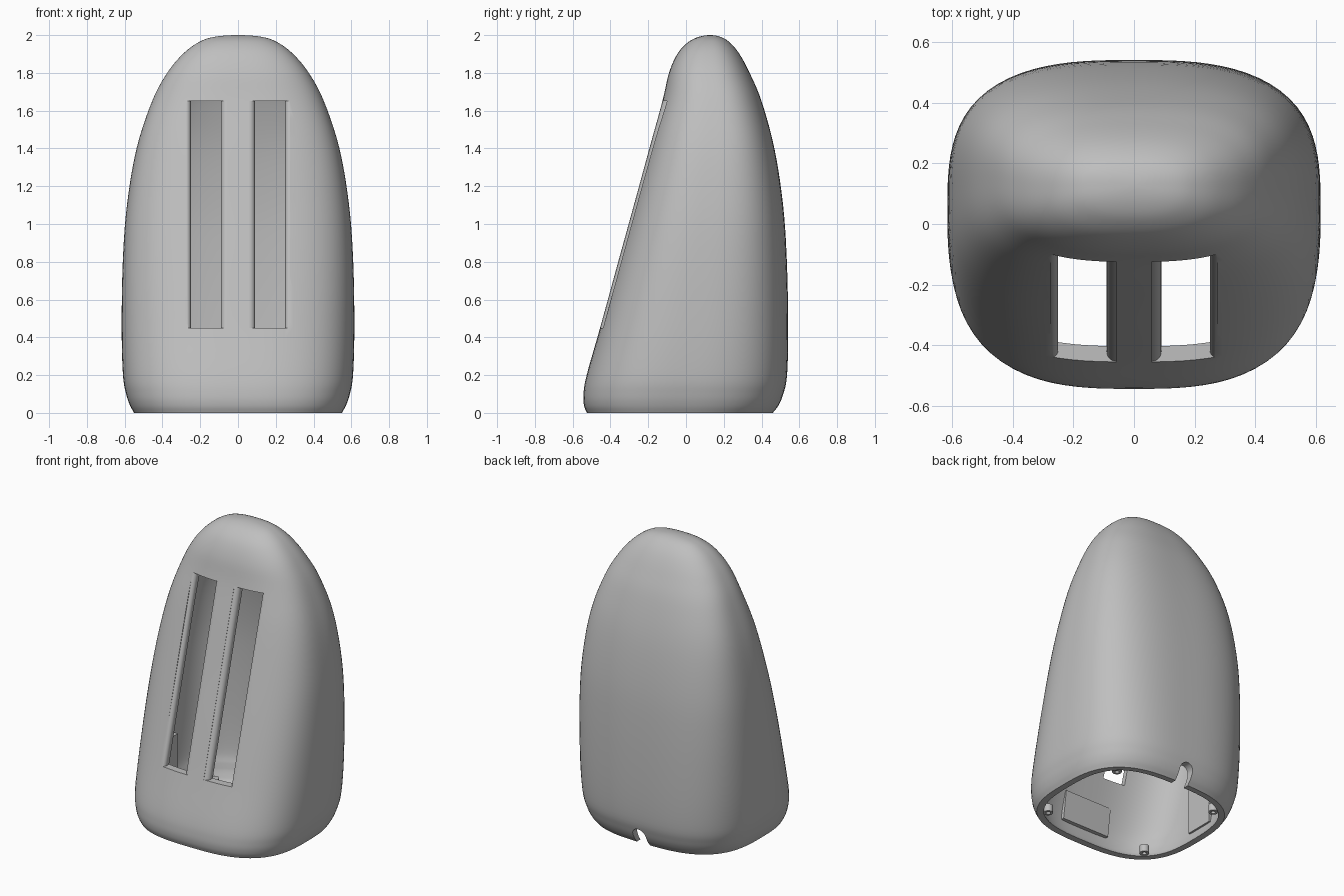
import bpy, bmesh, math
from mathutils import Vector

if "Cube" in bpy.data.objects:
    bpy.data.objects.remove(bpy.data.objects["Cube"], do_unlink=True)

SEGMENTS, STEPS, WALL = 96, 5, 0.05

grey = bpy.data.materials.new("plain grey")
grey.use_nodes = True
grey.diffuse_color = (0.52, 0.52, 0.52, 1)
grey.node_tree.nodes["Principled BSDF"].inputs["Base Color"].default_value = grey.diffuse_color


def finish(name, bm):
    bmesh.ops.recalc_face_normals(bm, faces=bm.faces)
    mesh = bpy.data.meshes.new(name)
    bm.to_mesh(mesh)
    bm.free()
    mesh.materials.append(grey)
    obj = bpy.data.objects.new(name, mesh)
    bpy.context.collection.objects.link(obj)
    return obj


def activate(obj):
    bpy.ops.object.select_all(action="DESELECT")
    obj.select_set(True)
    bpy.context.view_layer.objects.active = obj


def prism(name, bottom, top):
    """Solid between two matching outlines."""
    bm = bmesh.new()
    a = [bm.verts.new(p) for p in bottom]
    b = [bm.verts.new(p) for p in top]
    bm.faces.new(a)
    bm.faces.new(b)
    for i in range(len(a)):
        j = (i + 1) % len(a)
        bm.faces.new((a[i], a[j], b[j], b[i]))
    return finish(name, bm)


# Body profile: height, half width, front y, back y
KEYS = [
    (0, .55, -.525, .46), (.04, .572, -.54, .49), (.1, .592, -.543, .515),
    (.2, .609, -.526, .535), (.45, .616, -.455, .541), (.8, .61, -.359, .534),
    (1.1, .588, -.276, .514), (1.4, .537, -.194, .468), (1.65, .455, -.125, .4),
    (1.8, .375, -.09, .337), (1.9, .292, -.046, .283), (1.96, .212, .008, .233),
    (1.99, .13, .065, .185), (2, 0, .128, .128)]


def smooth_profile():
    """Catmull-Rom through the keys, mirrored over the crown."""
    k = [Vector(r) for r in KEYS]
    z, w, f, b = k[-2]
    k = [2 * k[0] - k[1]] + k + [Vector((z, -w, b, f))]
    rows = []
    for i in range(1, len(k) - 2):
        p, q, r, s = k[i - 1:i + 3]
        for n in range(STEPS):
            t = n / STEPS
            rows.append(q + (r - p) * t / 2 + (2 * p - 5 * q + 4 * r - s) * t * t / 2
                        + (3 * q - p - 3 * r + s) * t ** 3 / 2)
    return rows


def ring(row):
    """Rounded-square section."""
    z, w, f, b = row
    n = 2.9 - 0.4 * max(0, z - 1.5) / 0.5
    points = []
    for i in range(SEGMENTS):
        c, s = (fn(math.tau * i / SEGMENTS) for fn in (math.cos, math.sin))
        r = (abs(c) ** n + abs(s) ** n) ** (-1 / n)
        points.append(Vector((w * r * c, (f + b) / 2 + (b - f) / 2 * r * s, z)))
    return points


# Hollow body: outer skin, inner skin offset along the normals, flat bottom rim
bm = bmesh.new()
rings = [[bm.verts.new(p) for p in ring(row)] for row in smooth_profile()]
crown = bm.verts.new((0, KEYS[-1][2], KEYS[-1][0]))


def skin(rings, crown):
    for i in range(SEGMENTS):
        j = (i + 1) % SEGMENTS
        for lo, hi in zip(rings, rings[1:]):
            bm.faces.new((lo[i], lo[j], hi[j], hi[i]))
        bm.faces.new((rings[-1][i], rings[-1][j], crown))


skin(rings, crown)
bm.normal_update()
inner = [[bm.verts.new(v.co - v.normal * WALL) for v in r] for r in rings]
inner_crown = bm.verts.new(crown.co - Vector((0, 0, WALL)))
for n in range(STEPS * 2):  # keep the lowest inner rings level with the outer ones
    for v, o in zip(inner[n], rings[n]):
        v.co.z = o.co.z
skin(inner, inner_crown)
for i in range(SEGMENTS):
    j = (i + 1) % SEGMENTS
    bm.faces.new((rings[0][i], rings[0][j], inner[0][j], inner[0][i]))
body = finish("body_shell", bm)

# Slot cutters: rounded long edges, following the sloping front
SLOPE = 0.275


def slot_outline(side, z, dip):
    """Section at one height; dip is how far the front has curved back at the outer edge."""
    arc = [math.pi / 2 * i / 8 for i in range(9)]
    section = [(.058, -.1)]
    section += [(.058 + .032 * math.sin(a), .034 - .032 * math.cos(a)) for a in arc]
    section += [(.09, .16), (.25, .16)]
    section += [(.275 - .025 * math.sin(a), dip + .025 - .025 * math.cos(a))
                for a in reversed(arc)]
    section += [(.275, -.1)]
    return [(side * x, -.455 + SLOPE * (z - .45) + d, z) for x, d in section]


cutters = [prism("slot_cutter", slot_outline(side, .45, .014), slot_outline(side, 1.65, .024))
           for side in (1, -1)]

# Cable notch cutter: arch through the back wall
arch = [(-.05, -.1)] + [(-.05 * math.cos(math.pi * i / 16), .07 + .05 * math.sin(math.pi * i / 16))
                        for i in range(17)] + [(.05, -.1)]
cutters.append(prism("notch_cutter", *[[(x, y, z) for x, z in arch] for y in (.36, .7)]))

for cutter in cutters:
    mod = body.modifiers.new("cut", "BOOLEAN")
    mod.operation, mod.solver, mod.object = "DIFFERENCE", "EXACT", cutter
    activate(body)
    bpy.ops.object.modifier_apply(modifier=mod.name)
    bpy.data.objects.remove(cutter, do_unlink=True)
bpy.ops.object.shade_smooth_by_angle(angle=math.radians(35))


# Thin inner mounting pads on the front and side walls
def pad(name, xs, ys, zs, lean=0):
    outlines = [[(x, y + lean * z, z) for x, y in
                 ((xs[0], ys[0]), (xs[1], ys[0]), (xs[1], ys[1]), (xs[0], ys[1]))] for z in zs]
    return prism(name, *outlines)


pad("front_pad", (-.18, .18), (-.525, -.478), (.09, .28), SLOPE / 2)
for side, label in ((1, "left"), (-1, "right")):
    pad(label + "_pad", (side * .525, side * .57), (-.1, .1), (.08, .4))

    # Screw bosses with blind holes in the corners
    for y, end in ((.3, "back"), (-.365, "front")):
        bm = bmesh.new()
        bmesh.ops.create_cone(bm, cap_ends=True, segments=24, radius1=.03, radius2=.03, depth=.05)
        bmesh.ops.translate(bm, verts=bm.verts, vec=(side * .39, y, .03))
        bm.normal_update()
        base = [f for f in bm.faces if f.normal.z < -.9]
        bmesh.ops.inset_region(bm, faces=base, thickness=.016)
        hole = bmesh.ops.extrude_face_region(bm, geom=base)["geom"]
        bmesh.ops.delete(bm, geom=base, context="FACES_ONLY")
        bmesh.ops.translate(bm, verts=[g for g in hole if isinstance(g, bmesh.types.BMVert)],
                            vec=(0, 0, .035))
        boss = finish(f"{end}_{label}_screw_boss", bm)
        activate(boss)
        bpy.ops.object.shade_smooth_by_angle(angle=math.radians(35))
